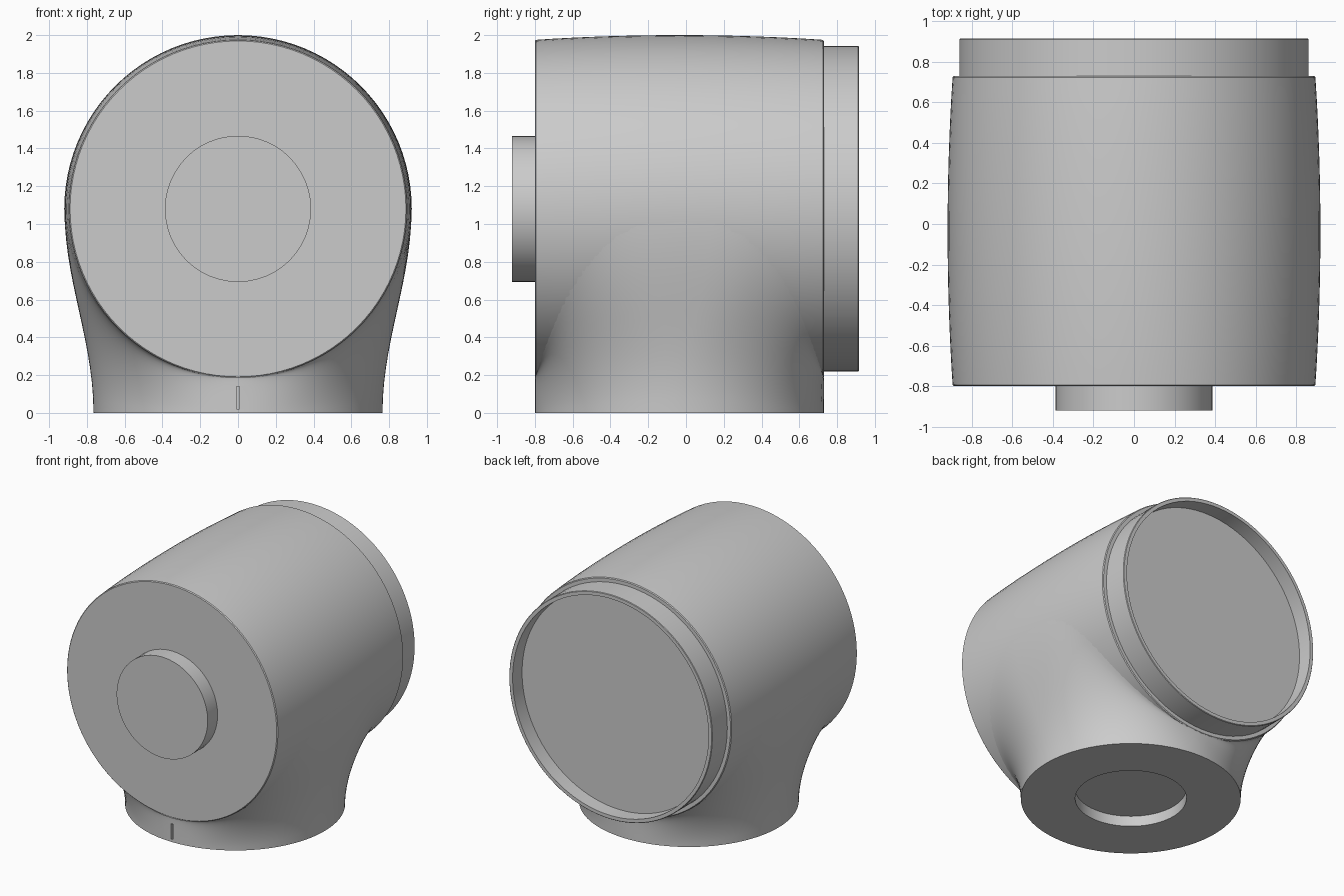
import bpy, bmesh, math
from mathutils import Vector

cube = bpy.data.objects.get("Cube")
if cube:
    bpy.data.objects.remove(cube)

AXIS_Z = 1.08      # height of the barrel axis
MID_Y = -0.035     # middle of barrel and base
HALF = 0.765       # half barrel length and base radius

grey = bpy.data.materials.new("plain grey")
grey.use_nodes = True
colour = (0.6, 0.6, 0.6, 1)
grey.diffuse_color = colour
grey.node_tree.nodes["Principled BSDF"].inputs["Base Color"].default_value = colour


def skin(name, rings, start, end):
    """Closed solid: stacked rings capped by fans to a start and an end point."""
    bm = bmesh.new()
    loops = [[bm.verts.new(p) for p in ring] for ring in rings]
    n = len(loops[0])
    first, last = bm.verts.new(start), bm.verts.new(end)
    for i in range(n):
        j = (i + 1) % n
        bm.faces.new((first, loops[0][i], loops[0][j]))
        for a, b in zip(loops, loops[1:]):
            bm.faces.new((a[i], b[i], b[j], a[j]))
        bm.faces.new((last, loops[-1][j], loops[-1][i]))
    bmesh.ops.recalc_face_normals(bm, faces=bm.faces)
    mesh = bpy.data.meshes.new(name)
    bm.to_mesh(mesh)
    bm.free()
    mesh.materials.append(grey)
    obj = bpy.data.objects.new(name, mesh)
    bpy.context.collection.objects.link(obj)
    return obj


def smooth(obj, degrees=35):
    bpy.ops.object.select_all(action='DESELECT')
    obj.select_set(True)
    bpy.context.view_layer.objects.active = obj
    bpy.ops.object.shade_smooth_by_angle(angle=math.radians(degrees))


def lathe(name, profile, n):
    """Turn (radius, y) points around the barrel axis."""
    turns = [2 * math.pi * i / n for i in range(n)]
    rings = [[(r * math.sin(a), y, AXIS_Z - r * math.cos(a)) for a in turns] for r, y in profile]
    obj = skin(name, rings, (0, profile[0][1], AXIS_Z), (0, profile[-1][1], AXIS_Z))
    smooth(obj)
    return obj


def barrel_radius(y):
    return 0.895 + 0.025 * (1 - ((y - MID_Y) / HALF) ** 2)


# Barrel: slightly bulged drum with softened rims
steps = 16
ys = [MID_Y + HALF * (2 * i / steps - 1) for i in range(steps + 1)]
profile = [(barrel_radius(y), y) for y in ys]
profile[0] = (0.895, ys[0] + 0.006)
profile[-1] = (0.895, ys[-1] - 0.006)
lathe("barrel", [(0.889, ys[0])] + profile + [(0.889, ys[-1])], 96)

# Front boss and hollow rear collar
lathe("front_boss", [(0.387, -0.92), (0.387, -0.79)], 48)
lathe("rear_collar", [(0.862, 0.7), (0.862, 0.911), (0.858, 0.915),
                      (0.832, 0.915), (0.832, 0.8)], 96)


# Base: round foot flowing up into the barrel, with a socket underneath
def foot_strand(t, count=14):
    """Curve from the foot edge to its tangent contact with the barrel."""
    s, c = math.sin(t), -math.cos(t)
    foot = Vector((HALF * s, MID_Y + HALF * c, 0))
    y = MID_Y + HALF * math.copysign(abs(c) ** 0.35, c)
    r = barrel_radius(y) - 0.001
    contact = Vector((r * s, y, AXIS_Z - r * abs(c)))
    tangent = Vector((s * abs(c), c, abs(s))).normalized()
    reach = (contact - foot).length * 0.35
    p1 = foot + Vector((0, 0, reach))
    p2 = contact - tangent * reach * abs(s)
    points = []
    for i in range(count + 1):
        u = i / count
        v = 1 - u
        points.append(foot * v ** 3 + p1 * 3 * u * v * v + p2 * 3 * u * u * v + contact * u ** 3)
    return points


N = 128
angles = [2 * math.pi * i / N for i in range(N)]
# crowd the strands toward the sides where the contact line spreads out
angles = [a + 0.35 * math.sin(2 * a) for a in angles]
strands = [foot_strand(a) for a in angles]


def socket_ring(z):
    return [(0.387 * math.sin(a), MID_Y - 0.387 * math.cos(a), z) for a in angles]


rings = [socket_ring(0.08), socket_ring(0)] + [list(ring) for ring in zip(*strands)]
base = skin("base", rings, (0, MID_Y, 0.08), (0, MID_Y, AXIS_Z))

# Narrow slot in the front of the base
bpy.ops.mesh.primitive_cube_add(size=1, location=(0, MID_Y - HALF, 0.08))
cutter = bpy.context.object
cutter.name = "slot_cutter"
cutter.scale = (0.014, 0.06, 0.12)
cutter.data.materials.append(grey)
cut = base.modifiers.new("slot", 'BOOLEAN')
cut.operation = 'DIFFERENCE'
cut.solver = 'EXACT'
cut.object = cutter
bpy.context.view_layer.objects.active = base
bpy.ops.object.modifier_apply(modifier=cut.name)
bpy.data.objects.remove(cutter)
smooth(base)
